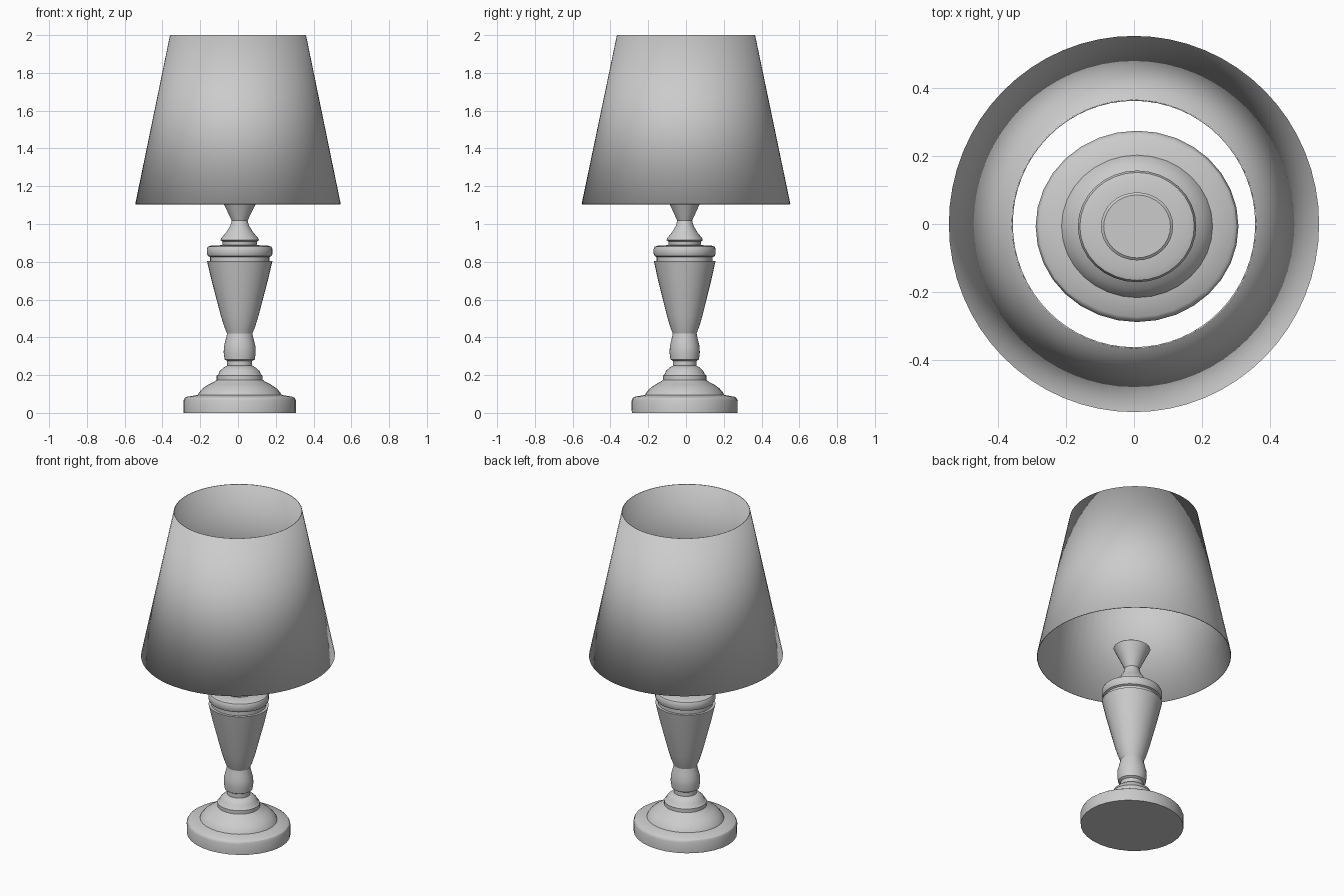
import bpy, math

if "Cube" in bpy.data.objects:
    bpy.data.objects.remove(bpy.data.objects["Cube"])


def lathe(name, profile, sides, scale=(1, 1), centre=(0, 0), closed=False):
    """Spin a list of (radius, z) points into a solid of revolution."""
    verts, faces = [], []
    for r, z in profile:
        for i in range(sides):
            a = 2 * math.pi * i / sides
            verts.append((centre[0] + r * scale[0] * math.cos(a),
                          centre[1] + r * scale[1] * math.sin(a), z))
    for k in range(len(profile) - 1):
        for i in range(sides):
            j = (i + 1) % sides
            faces.append((k * sides + i, k * sides + j,
                          (k + 1) * sides + j, (k + 1) * sides + i))
    if closed:
        last = (len(profile) - 1) * sides
        faces.append(tuple(reversed(range(sides))))
        faces.append(tuple(range(last, last + sides)))
    mesh = bpy.data.meshes.new(name)
    mesh.from_pydata(verts, [], faces)
    obj = bpy.data.objects.new(name, mesh)
    bpy.context.collection.objects.link(obj)
    bpy.ops.object.select_all(action='DESELECT')
    obj.select_set(True)
    bpy.context.view_layer.objects.active = obj
    bpy.ops.object.shade_smooth_by_angle(angle=math.radians(30))
    return obj


BODY = dict(sides=32, scale=(1, 0.943), centre=(0.009, -0.007), closed=True)

# Stepped round foot
lathe("base", [(0.297, 0), (0.298, 0.065), (0.292, 0.078), (0.282, 0.085),
               (0.222, 0.095), (0.215, 0.108), (0.195, 0.13), (0.165, 0.15),
               (0.135, 0.165), (0.122, 0.175), (0.122, 0.197), (0.112, 0.205),
               (0.105, 0.222), (0.085, 0.24), (0.066, 0.25)], **BODY)

# Turned bulb above the foot
lathe("lower_bulb", [(0.066, 0.25), (0.066, 0.275), (0.080, 0.283),
                     (0.085, 0.32), (0.083, 0.355), (0.075, 0.385),
                     (0.067, 0.42)], **BODY)

# Tapered stem
lathe("stem", [(0.067, 0.42), (0.083, 0.46), (0.10, 0.515), (0.125, 0.61),
               (0.15, 0.705), (0.173, 0.803)], **BODY)

# Grooved collar
lathe("collar", [(0.157, 0.803), (0.157, 0.825), (0.168, 0.83),
                 (0.174, 0.842), (0.174, 0.868), (0.168, 0.88),
                 (0.15, 0.886), (0.09, 0.888)], **BODY)

# Neck flaring out into the cup inside the shade
lathe("neck_cup", [(0.090, 0.888), (0.092, 0.908), (0.102, 0.914),
                   (0.098, 0.925), (0.072, 0.955), (0.050, 0.99),
                   (0.042, 1.018), (0.083, 1.103), (0.106, 1.15),
                   (0.098, 1.156)], **BODY)

# Thin open shade
shade = lathe("lamp_shade", [(0.544, 1.105), (0.360, 2.0)], 64,
              scale=(1, 1.016))
shell = shade.modifiers.new("thickness", 'SOLIDIFY')
shell.thickness = 0.004
shell.offset = -1
shell.use_even_offset = False
